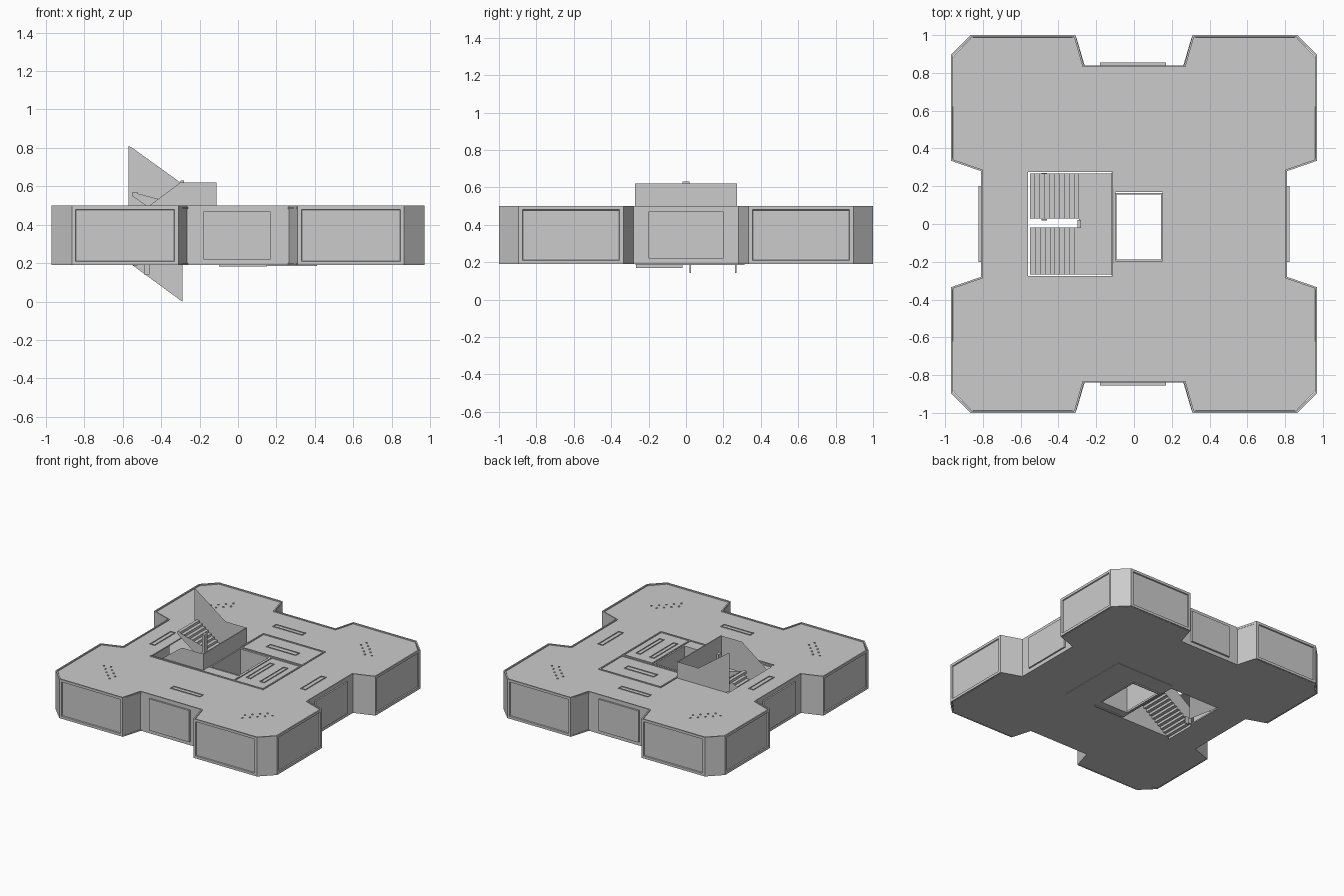
import bpy, bmesh, math
from mathutils import Matrix

if "Cube" in bpy.data.objects:
    bpy.data.objects.remove(bpy.data.objects["Cube"])

def make(name, bm):
    bmesh.ops.recalc_face_normals(bm, faces=bm.faces)
    me = bpy.data.meshes.new(name)
    bm.to_mesh(me)
    bm.free()
    ob = bpy.data.objects.new(name, me)
    bpy.context.collection.objects.link(ob)
    return ob

def add_box(bm, x0, x1, y0, y1, z0, z1):
    m = (Matrix.Translation(((x0+x1)/2, (y0+y1)/2, (z0+z1)/2))
         @ Matrix.Diagonal((x1-x0, y1-y0, z1-z0, 1)))
    bmesh.ops.create_cube(bm, size=1, matrix=m)

def boxes(name, items):
    bm = bmesh.new()
    for b in items:
        add_box(bm, *b)
    return make(name, bm)

def frame(x0, x1, y0, y1, z0, z1, t):
    """four bars around a rectangle"""
    return [(x0, x1, y0, y0+t, z0, z1), (x0, x1, y1-t, y1, z0, z1),
            (x0, x0+t, y0+t, y1-t, z0, z1), (x1-t, x1, y0+t, y1-t, z0, z1)]

def prism(name, pts, z0, z1):
    bm = bmesh.new()
    f = bm.faces.new([bm.verts.new((x, y, z0)) for x, y in pts])
    r = bmesh.ops.extrude_face_region(bm, geom=[f])
    for v in r['geom']:
        if isinstance(v, bmesh.types.BMVert):
            v.co.z = z1
    return make(name, bm)

def xz_shape(name, pts, y0, y1=None):
    """outline in the xz plane: thin sheet, or solid when y1 is given"""
    bm = bmesh.new()
    f = bm.faces.new([bm.verts.new((x, y0, z)) for x, z in pts])
    if y1 is not None:
        r = bmesh.ops.extrude_face_region(bm, geom=[f])
        for v in r['geom']:
            if isinstance(v, bmesh.types.BMVert):
                v.co.y = y1
    return make(name, bm)

# plan outline from one mirrored quarter
def plan(q):
    return (q + [(x, -y) for x, y in reversed(q)]
            + [(-x, -y) for x, y in q] + [(-x, y) for x, y in reversed(q)])

outer = plan([(.265, .84), (.31, 1.0), (.865, 1.0), (.97, .895), (.97, .335), (.81, .28)])
inner = plan([(.26, .835), (.305, .988), (.86, .988), (.957, .885), (.957, .338), (.808, .285)])

# outer walls with recessed windows
bm = bmesh.new()
lo = [bm.verts.new((x, y, .19)) for x, y in outer]
hi = [bm.verts.new((x, y, .50)) for x, y in outer]
n = len(outer)
for i in range(n):
    j = (i+1) % n
    bm.faces.new((lo[i], lo[j], hi[j], hi[i]))
bm.normal_update()
for f in bm.faces:
    c = f.calc_center_median()
    if f.normal.x*c.x + f.normal.y*c.y < 0:
        f.normal_flip()
bm.normal_update()
windows = [f for f in bm.faces if abs(f.calc_center_median().x) > .96
           or abs(f.calc_center_median().y) > .99]
bmesh.ops.inset_individual(bm, faces=windows, thickness=.028, depth=0)
bmesh.ops.inset_individual(bm, faces=windows, thickness=.004, depth=-.008)
walls = make("outer_walls", bm)
mod = walls.modifiers.new("thickness", 'SOLIDIFY')
mod.thickness, mod.offset = .012, -1

# shallow panels on the recessed middle walls
boxes("middle_wall_panels",
      [(-.18, .17, s*.846-.008, s*.846+.008, .22, .47) for s in (-1, 1)] +
      [(s*.814-.008, s*.814+.008, -.2, .2, .22, .47) for s in (-1, 1)])

# floor and ceiling, opened for stair and lift
cutters = [boxes("stair_cutter", [(-.56, -.115, -.275, .275, 0, 1)]),
           boxes("lift_cutter", [(-.12, .16, -.205, .18, 0, 1)])]
for c in cutters:
    c.hide_render = True
    c.hide_viewport = True
for name, z0, z1 in (("floor", .19, .2), ("ceiling", .482, .492)):
    ob = prism(name, inner, z0, z1)
    for c in cutters:
        m = ob.modifiers.new("opening", 'BOOLEAN')
        m.operation, m.object, m.solver = 'DIFFERENCE', c, 'EXACT'

# lift shaft walls, ceiling borders and floor borders
boxes("lift_shaft", frame(-.108, .16, -.205, .18, .19, .495, .01))
boxes("lift_frame", frame(-.1, .15, -.197, .165, .185, .2, .008))
boxes("ceiling_borders", frame(-.115, .43, .19, .48, .49, .499, .01)
      + frame(.165, .43, -.3, .185, .49, .499, .01)
      + [(-.56, .165, -.3, -.29, .49, .499)])
boxes("floor_borders", [(-.1, .15, -.27, -.255, .184, .192), (-.1, .4, .3, .312, .186, .192),
                        (.4, .412, -.27, .312, .186, .192)])

# long ceiling lamps
lamps = []
for s in (-1, 1):
    lamps += frame(-.13, .13, s*.64-.022, s*.64+.022, .49, .497, .006)
    lamps += frame(s*.66-.022, s*.66+.022, -.13, .13, .49, .497, .006)
lamps += frame(.03, .29, .31, .36, .49, .497, .006)
for x in (.23, .35):
    lamps += frame(x-.02, x+.02, -.2, .1, .49, .497, .006)
boxes("ceiling_lamps", lamps)

# diagonal rows of small spot lamps in each corner wing
bm = bmesh.new()
d = math.sqrt(.5)
for sx in (-1, 1):
    for sy in (-1, 1):
        for row, count in ((0, 5), (.045, 4)):
            for i in range(count):
                t = (i-(count-1)/2)*.055
                x, y = .66+d*(t-row), .70-d*(t+row)
                bmesh.ops.create_cone(bm, cap_ends=True, segments=8, radius1=.007, radius2=.007,
                                      depth=.008, matrix=Matrix.Translation((sx*x, sy*y, .493)))
make("spot_lamps", bm)

# stair flights: zigzag steps with stepped underside
def flight(name, x0, z0, dx, y0, y1, steps=10, rise=.019):
    top, x, z = [(x0, z0)], x0, z0
    for i in range(steps):
        z += rise
        top.append((x, z))
        x += dx
        top.append((x, z))
    under = [(px, pz-.022) for px, pz in reversed(top)]
    return xz_shape(name, top+under, y0, y1)

flight("lower_flight", -.55, .19, .026, -.268, -.018)
flight("upper_flight", -.29, .38, -.026, .028, .268)
boxes("landing", [(-.29, -.12, -.268, .268, .36, .38)])

# stair enclosure sheets and centre railing
xz_shape("stair_front_wall", [(-.555, .19), (-.115, .19), (-.115, .62), (-.3, .62), (-.555, .43)], -.272)
xz_shape("stair_back_wall", [(-.55, .19), (-.29, 0), (-.29, .19), (-.115, .19), (-.115, .62),
                             (-.3, .62), (-.55, .8), (-.57, .81), (-.57, .5), (-.55, .5)], .272)
boxes("stair_end_wall", [(-.12, -.112, -.272, .272, .19, .62)])
xz_shape("railing_front", [(-.55, .19), (-.285, .36), (-.285, .5), (-.55, .31)], -.016)
xz_shape("railing_back", [(-.55, .55), (-.285, .36), (-.285, .5), (-.55, .57)], .026)
boxes("railing_post", [(-.3, -.28, -.02, .02, .36, .63)])
boxes("stringer_ends", [(-.49, -.46, y-.004, y+.004, .142, .2) for y in (.022, .267)])
